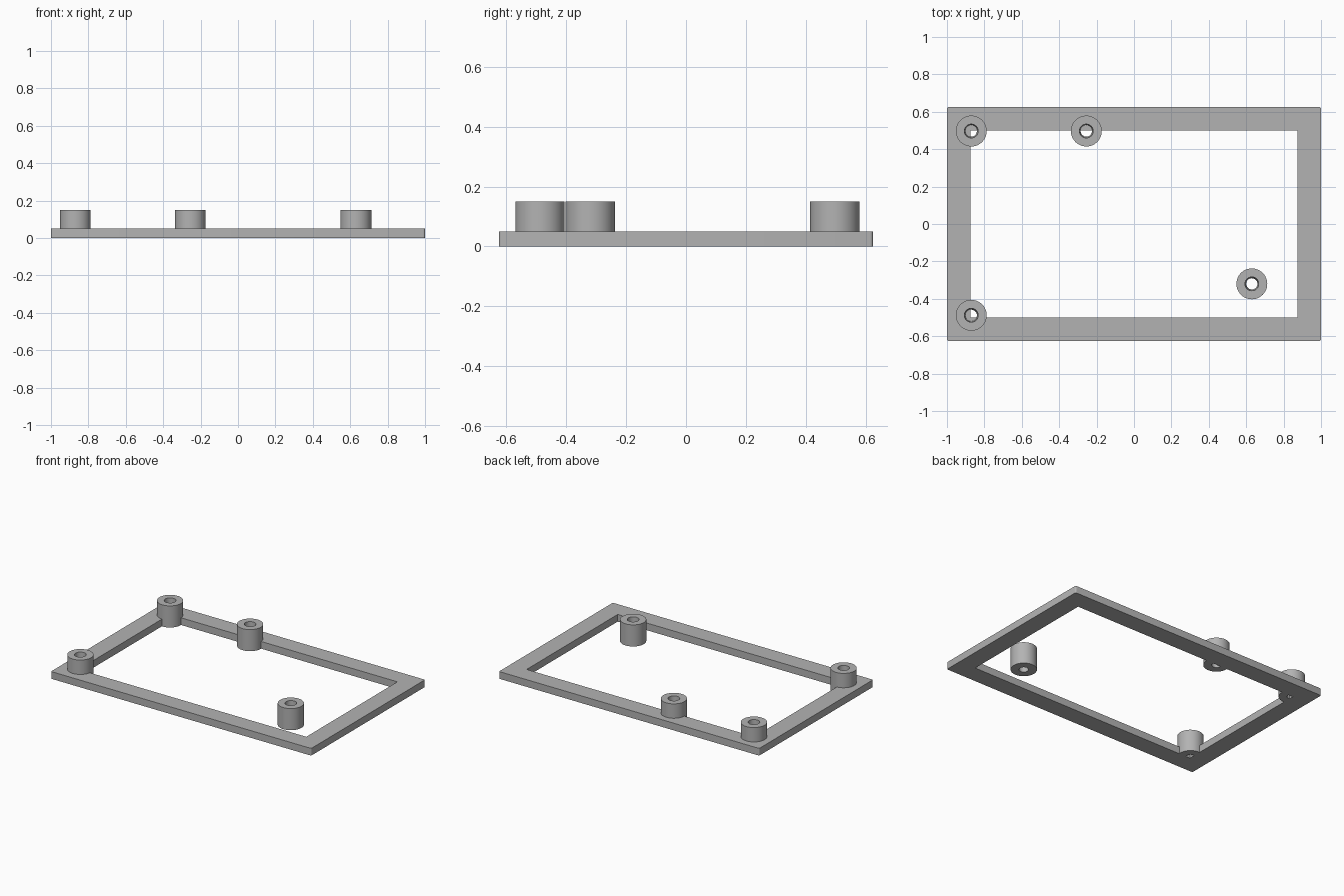
import bpy, bmesh, math

if "Cube" in bpy.data.objects:
    bpy.data.objects.remove(bpy.data.objects["Cube"])

grey = bpy.data.materials.new("plain_grey")
grey.diffuse_color = (0.45, 0.45, 0.45, 1)
grey.use_nodes = True
grey.node_tree.nodes["Principled BSDF"].inputs["Base Color"].default_value = grey.diffuse_color


def finish(name, bm):
    bmesh.ops.recalc_face_normals(bm, faces=bm.faces)
    mesh = bpy.data.meshes.new(name)
    bm.to_mesh(mesh)
    bm.free()
    mesh.materials.append(grey)
    obj = bpy.data.objects.new(name, mesh)
    bpy.context.collection.objects.link(obj)
    bpy.ops.object.select_all(action='DESELECT')
    bpy.context.view_layer.objects.active = obj
    obj.select_set(True)
    bpy.ops.object.shade_smooth_by_angle(angle=math.radians(30))
    return obj


def tube(bm, loops):
    """Bridge closed rings of points, the last back to the first."""
    rings = [[bm.verts.new(p) for p in loop] for loop in loops]
    n = len(rings[0])
    for a, b in zip(rings, rings[1:] + rings[:1]):
        for i in range(n):
            j = (i + 1) % n
            bm.faces.new((a[i], a[j], b[j], b[i]))


def rectangle(hx, hy, z):
    return [(sx * hx, sy * hy, z) for sx, sy in ((-1, -1), (1, -1), (1, 1), (-1, 1))]


def circle(x, y, r, z, n=48):
    return [(x + r * math.cos(2 * math.pi * i / n),
             y + r * math.sin(2 * math.pi * i / n), z) for i in range(n)]


# Flat rectangular frame with slightly rounded outer corners
bm = bmesh.new()
tube(bm, [rectangle(1, 0.625, 0), rectangle(1, 0.625, 0.05),
          rectangle(0.875, 0.5, 0.05), rectangle(0.875, 0.5, 0)])
corners = [e for e in bm.edges
           if abs(e.verts[0].co.z - e.verts[1].co.z) > 0.01 and abs(e.verts[0].co.x) > 0.9]
bmesh.ops.bevel(bm, geom=corners, offset=0.01, segments=4, profile=0.5, affect='EDGES')
finish("frame", bm)

# Hollow standoffs, the bore narrowing towards the bottom
posts = {"back_left": (-0.87, 0.497), "back_middle": (-0.255, 0.497),
         "front_left": (-0.87, -0.488), "front_right": (0.63, -0.32)}
for place, (x, y) in posts.items():
    bm = bmesh.new()
    tube(bm, [circle(x, y, 0.0825, 0), circle(x, y, 0.0825, 0.15),
              circle(x, y, 0.037, 0.15), circle(x, y, 0.03, 0)])
    finish("standoff_" + place, bm)
